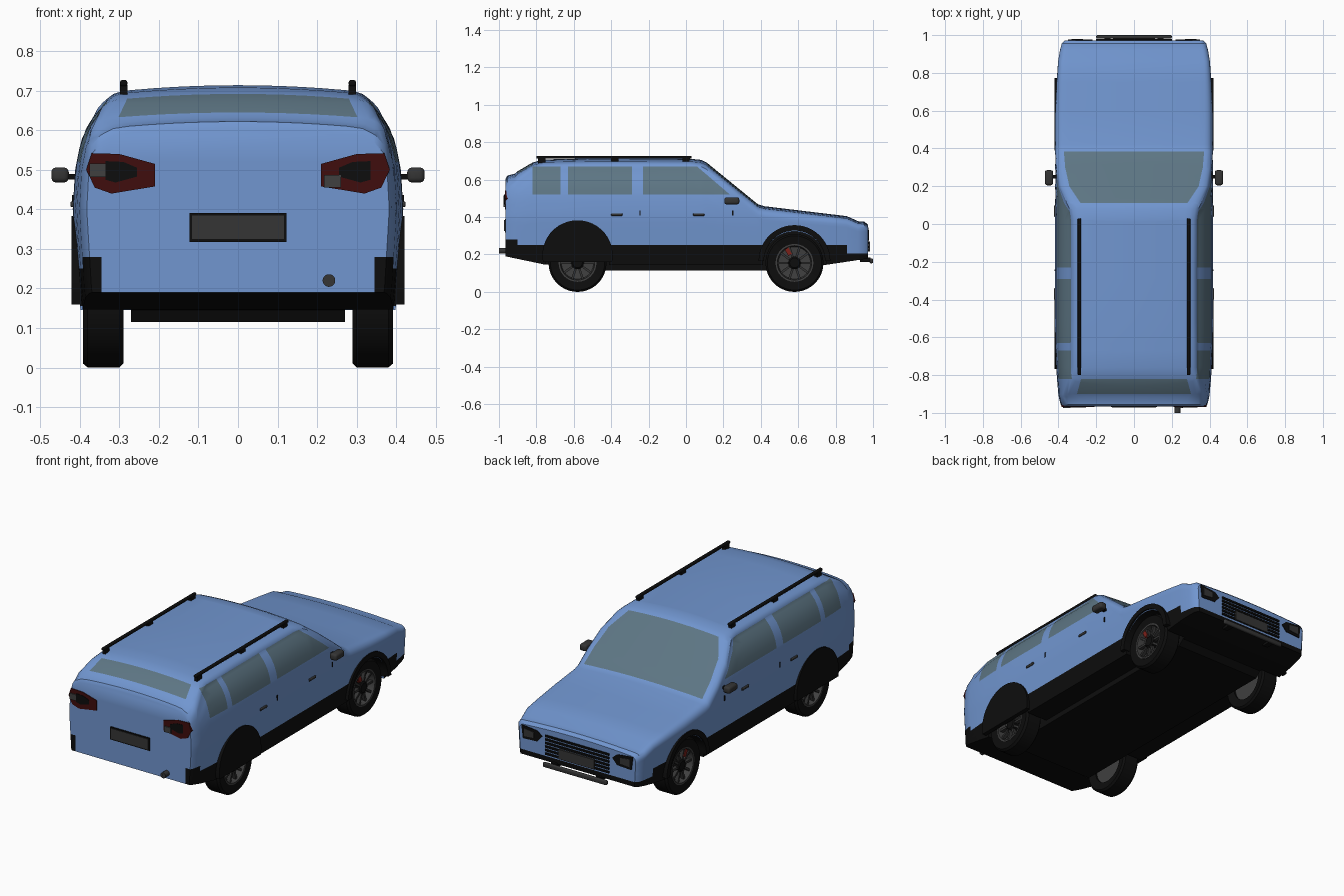
import bpy, bmesh, math
from mathutils import Vector

if "Cube" in bpy.data.objects:
    bpy.data.objects.remove(bpy.data.objects["Cube"])


def material(name, r, g, b):
    m = bpy.data.materials.new(name)
    m.use_nodes = True
    m.diffuse_color = (r, g, b, 1)
    m.node_tree.nodes["Principled BSDF"].inputs["Base Color"].default_value = (r, g, b, 1)
    return m


BLUE = material("body blue", .165, .305, .63)
GLASS = material("window glass", .11, .18, .23)
BLACK = material("black plastic", .004, .004, .004)
GREY = material("dark grey", .035, .035, .035)
RIM = material("wheel grey", .05, .05, .05)
RED = material("tail light red", .05, .004, .004)
CALIPER = material("caliper red", .2, .015, .01)


def finish(name, bm, mats, smooth=True):
    bmesh.ops.recalc_face_normals(bm, faces=bm.faces)
    mesh = bpy.data.meshes.new(name)
    bm.to_mesh(mesh)
    bm.free()
    ob = bpy.data.objects.new(name, mesh)
    bpy.context.collection.objects.link(ob)
    for m in mats:
        mesh.materials.append(m)
    if smooth:
        shade(ob)
    return ob


def select(ob):
    bpy.ops.object.select_all(action='DESELECT')
    ob.select_set(True)
    bpy.context.view_layer.objects.active = ob


def shade(ob):
    select(ob)
    bpy.ops.object.shade_smooth_by_angle(angle=math.radians(35))


def prism(name, pts, a, b, mat, axis='y'):
    """Extrude an outline: (x, z) along y, or (y, z) along x."""
    bm = bmesh.new()
    place = (lambda p, d: (p[0], d, p[1])) if axis == 'y' else (lambda p, d: (d, p[0], p[1]))
    rings = [[bm.verts.new(place(p, d)) for p in pts] for d in (a, b)]
    for ring in rings:
        bm.faces.new(ring)
    for i in range(len(pts)):
        j = (i + 1) % len(pts)
        bm.faces.new((rings[0][i], rings[0][j], rings[1][j], rings[1][i]))
    return finish(name, bm, [mat])


def box(name, x, y, z, mat, bevel=0):
    bm = bmesh.new()
    bmesh.ops.create_cube(bm, size=1)
    for v in bm.verts:
        v.co = [c[0] + (c[1] - c[0]) * (t + .5) for c, t in zip((x, y, z), v.co)]
    if bevel:
        bmesh.ops.bevel(bm, geom=bm.edges[:], offset=bevel, segments=3, profile=.5, affect='EDGES')
    return finish(name, bm, [mat])


def lathe(name, profile, side, y, z, mat, closed=False, n=40):
    """Spin (radius, x) points about an x-parallel axle."""
    bm = bmesh.new()
    rings = [[bm.verts.new((side * x, y + r * math.cos(k * math.tau / n), z + r * math.sin(k * math.tau / n)))
              for k in range(n)] for r, x in profile]
    pairs = list(zip(rings, rings[1:]))
    if closed:
        pairs.append((rings[-1], rings[0]))
    else:
        bm.faces.new(rings[0])
        bm.faces.new(rings[-1])
    for a, b in pairs:
        for k in range(n):
            bm.faces.new((a[k], a[(k + 1) % n], b[(k + 1) % n], b[k]))
    return finish(name, bm, [mat])


def lerp(table, t):
    if t <= table[0][0]:
        return table[0][1]
    for (a, u), (b, v) in zip(table, table[1:]):
        if t <= b:
            return u + (v - u) * (t - a) / (b - a)
    return table[-1][1]


# Body shape: roof line, floor line, plan width and side bulge
ROOF = [(-.965, .605), (-.955, .622), (-.915, .632), (-.9, .645), (-.82, .692), (-.76, .708), (-.5, .714),
        (.02, .712), (.08, .706), (.11, .692), (.385, .468), (.42, .458), (.86, .405), (.92, .378), (.955, .375), (.972, .36)]
FLOOR = [(-.965, .19), (-.75, .145), (.75, .145), (.972, .178)]
PLAN = [(-.965, .915), (-.95, .94), (-.9, .96), (-.8, .98), (-.6, 1), (.6, 1), (.8, .98), (.9, .96), (.955, .925), (.972, .885)]
SIDE = [(.12, .395), (.2, .405), (.4, .418), (.5, .412), (.56, .4), (.61, .382), (.65, .354), (.69, .312), (.72, .28)]
ROUND = [(-.965, .08), (-.915, .07), (-.89, .035), (0, .03), (.11, .04), (.5, .045), (.972, .03)]
EXTRA = [-.67, -.63, -.29, -.23, .2, .3, .6, .75]


def section(y):
    roof, floor, w, r = (lerp(t, y) for t in (ROOF, FLOOR, PLAN, ROUND))
    edge = roof - .012
    half = [(x, floor) for x in (.13, .26)]
    half += [(w * lerp(SIDE, z), z) for z in (floor + (edge - r - floor) * i / 14 for i in range(15))]
    inner = w * lerp(SIDE, edge) - r
    x0 = half[-1][0]
    for k in range(1, 5):
        a = k * math.pi / 8
        half.append((inner + (x0 - inner) * math.cos(a), edge - r + r * math.sin(a)))
    half += [(inner * f, edge + .012 * (1 - f * f)) for f in (.8, .6, .4, .2)]
    return [(0, floor)] + half + [(0, roof)] + [(-x, z) for x, z in reversed(half)]


bm = bmesh.new()
stations = sorted([y for y, _ in ROOF] + EXTRA)
loops = [[bm.verts.new((x, y, z)) for x, z in section(y)] for y in stations]
for a, b in zip(loops, loops[1:]):
    for i in range(len(a)):
        j = (i + 1) % len(a)
        bm.faces.new((a[i], a[j], b[j], b[i]))
bm.faces.new(loops[0])
bm.faces.new(loops[-1])
# Cut lines for cladding, windows and front pillars
cuts = [((0, 0, z), (0, 0, 1)) for z in (.205, .25, .28, .52, .67)]
cuts += [((x, 0, 0), (1, 0, 0)) for x in (-.345, .345)] + [((0, .235, .52), (0, .857, 1))]
for co, no in cuts:
    bmesh.ops.bisect_plane(bm, geom=bm.verts[:] + bm.edges[:] + bm.faces[:], plane_co=co, plane_no=Vector(no).normalized())
body = finish("body", bm, [BLUE, GLASS, BLACK], smooth=False)

# Wheel wells
AXLES = {"rear": -.58, "front": .58}
HUB = .155
for y in AXLES.values():
    for s in (-1, 1):
        cutter = lathe("well_cutter", [(.168, .27), (.168, .6)], s, y, HUB, BLACK)
        cutter.hide_render = True
        select(body)
        mod = body.modifiers.new("well", 'BOOLEAN')
        mod.operation, mod.object, mod.solver = 'DIFFERENCE', cutter, 'EXACT'
        bpy.ops.object.modifier_apply(modifier=mod.name)
        bpy.data.objects.remove(cutter)


def paint(c, n):
    x, y, z = abs(c.x), c.y, c.z
    if any(math.hypot(y - a, z - HUB) < .1675 for a in AXLES.values()) and x < .4:
        return 2
    if n.z < -.6:
        return 2
    if n.y < -.9 and z < .5:
        return 2 if x > .345 and z < .28 else 0
    if z < (.28 if y < -.9 else .205 if y > .86 else .25):
        return 2
    if (.11 < y < .385 or -.9 < y < -.82) and n.z > .3 and x < lerp(PLAN, y) * lerp(SIDE, z) - .037:
        return 1
    if .52 < z < .67 and abs(n.x) > .4:
        panes = -.82 < y < -.67 or -.63 < y < -.29 or -.23 < y
        if panes and y < .235 - (z - .52) / .857:
            return 1
    return 0


for p in body.data.polygons:
    p.material_index = paint(p.center, p.normal)
shade(body)
prism("underbody", [(-.74, .19), (-.7, .115), (.7, .115), (.78, .19)], -.27, .27, BLACK, 'x')


def arc(cy, cz, r, start, end, n=24):
    angles = [math.radians(start + (end - start) * k / n) for k in range(n + 1)]
    return [(cy + r * math.cos(a), cz + r * math.sin(a)) for a in angles]


# Wheels, arches, mirrors, handles and rails on both sides
for s, tag in ((1, "left"), (-1, "right")):
    prism("rear_arch_" + tag, arc(-.58, .195, .188, -11, 191), s * .396, s * .421, BLACK, 'x')
    prism("front_arch_" + tag, arc(.58, .165, .192, 0, 180) + arc(.58, .165, .163, 180, 0), s * .385, s * .421, BLACK, 'x')
    for end, y in AXLES.items():
        name = "_" + end + "_" + tag
        lathe("tyre" + name, [(.1, .3), (.145, .29), (.155, .3), (.155, .38), (.145, .392), (.1, .386)], s, y, HUB, BLACK, True)
        lathe("rim" + name, [(.101, .31), (.101, .388), (.092, .388), (.086, .35), (.03, .345)], s, y, HUB, RIM)
        lathe("hub" + name, [(.034, .34), (.034, .378), (.026, .384)], s, y, HUB, BLACK, n=20)
        for k in range(10):
            spoke = box("spoke" + name, (-.01, .01), (.03, .09), (-.006, .006), GREY)
            spoke.location = (s * .368, y, HUB)
            spoke.rotation_euler.x = k * math.tau / 10
        if end == "front":
            brake = box("caliper" + name, (-.012, .012), (-.011, .011), (-.02, .02), CALIPER)
            brake.location = (s * .37, y - .033, HUB + .06)
            brake.rotation_euler.x = .5
    xs = lambda a, b: (min(s * a, s * b), max(s * a, s * b))
    box("mirror_" + tag, xs(.428, .472), (.205, .285), (.468, .506), GREY, .012)
    box("mirror_stalk_" + tag, xs(.39, .435), (.24, .26), (.475, .49), BLACK)
    for y in (-.37, .068):
        box("door_handle_" + tag, xs(.405, .424), (y - .03, y + .03), (.406, .42), GREY, .004)
    for y in (-.245, .25):
        box("door_mark_" + tag, xs(.41, .42), (y - .003, y + .003), (.408, .436), BLACK)
    box("roof_rail_" + tag, xs(.28, .298), (-.8, .03), (.712, .727), BLACK, .005)
    for y in (-.77, -.38, .0):
        box("rail_foot_" + tag, xs(.28, .298), (y - .02, y + .02), (.69, .716), BLACK)
    # Lamps
    tail = [(.37, .542), (.3, .54), (.21, .515), (.21, .458), (.32, .44), (.362, .455), (.384, .5)]
    prism("tail_light_" + tag, [(s * x, z) for x, z in tail], -.94, -.969, RED)
    core = [(.335, .522), (.29, .52), (.255, .505), (.255, .483), (.31, .468), (.335, .475)]
    prism("tail_core_" + tag, [(s * x, z) for x, z in core], -.96, -.972, BLACK)
    lamp = [(.35, .345), (.25, .335), (.22, .31), (.25, .275), (.34, .27)]
    prism("headlight_" + tag, [(s * x, z) for x, z in lamp], .95, .976, BLACK)
    bulb = [(.33, .33), (.27, .322), (.27, .29), (.33, .285)]
    prism("headlight_lens_" + tag, [(s * x, z) for x, z in bulb], .96, .979, GREY)

# Rear details
box("tail_reflector_right", (-.375, -.335), (-.975, -.96), (.482, .516), RIM)
box("tail_reflector_left", (.217, .26), (-.975, -.96), (.455, .487), RIM)
box("rear_plate_frame", (-.123, .123), (-.969, -.96), (.318, .391), BLACK)
box("rear_plate", (-.116, .116), (-.972, -.965), (.325, .384), GREY)
exhaust = lathe("exhaust", [(.016, -.05), (.016, .05)], 1, 0, 0, GREY, n=20)
exhaust.location = (.23, -.95, .22)
exhaust.rotation_euler.z = math.pi / 2
box("exhaust_opening", (.22, .24), (-1, -.99), (.21, .23), BLACK)

# Front details
for k in range(6):
    z = .215 + k * .02
    box("grille_slat", (-.2, .2), (.965, .979), (z, z + .011), BLACK)
box("front_plate", (-.11, .11), (.97, .983), (.215, .27), GREY)
box("front_bar", (-.2, .2), (.982, 1), (.153, .179), GREY, .006)
for x in (-.14, .14):
    box("bar_bracket", (x - .015, x + .015), (.93, .986), (.16, .185), BLACK)
